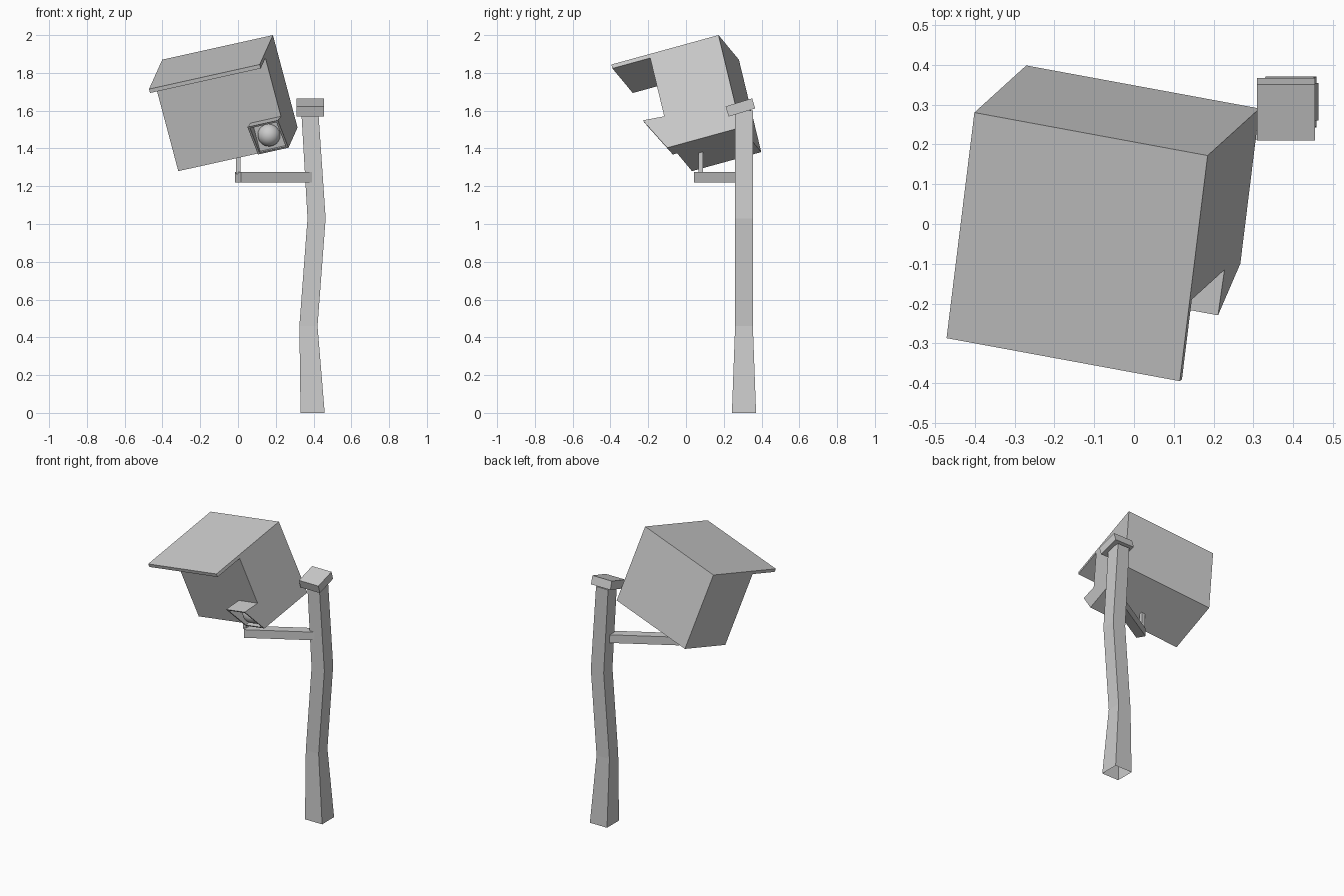
import bpy, bmesh, math
from mathutils import Matrix, Vector

if "Cube" in bpy.data.objects:
    bpy.data.objects.remove(bpy.data.objects["Cube"])


def finish(bm, name, matrix=None):
    bmesh.ops.recalc_face_normals(bm, faces=bm.faces[:])
    mesh = bpy.data.meshes.new(name)
    bm.to_mesh(mesh)
    bm.free()
    obj = bpy.data.objects.new(name, mesh)
    bpy.context.collection.objects.link(obj)
    if matrix:
        obj.matrix_world = matrix
    return obj


def prism(profile, x0, x1):
    """Extrude a (y, z) outline along x."""
    bm = bmesh.new()
    face = bm.faces.new([bm.verts.new((x0, y, z)) for y, z in profile])
    ext = bmesh.ops.extrude_face_region(bm, geom=[face])["geom"]
    verts = [g for g in ext if isinstance(g, bmesh.types.BMVert)]
    bmesh.ops.translate(bm, verts=verts, vec=(x1 - x0, 0, 0))
    return bm


def box(name, size, matrix):
    bm = bmesh.new()
    bmesh.ops.create_cube(bm, size=1)
    bmesh.ops.scale(bm, vec=size, verts=bm.verts)
    return finish(bm, name, matrix)


# Tilted frame of the head, origin at its top back right corner
ax = Vector((0.96, -0.177, 0.213)).normalized()
az = ax.cross(Vector((0.115, 0.957, 0.262))).normalized()
ay = az.cross(ax)
head = Matrix.Translation((0.185, 0.172, 2.0)) @ Matrix((ax, ay, az)).transposed().to_4x4()

# Head box with thin overhanging roof
FRONT = -0.383
body = [(0, 0), (-0.592, 0), (-0.592, -0.022), (FRONT, -0.022), (FRONT, -0.52), (0, -0.52)]
finish(prism(body, -0.61, 0), "head_box", head)

# Hood in the lower corner, hollowed from its slanted mouth
bm = prism([(FRONT, -0.35), (-0.50, -0.34), (-0.407, -0.52), (FRONT, -0.52)], -0.168, 0)
bmesh.ops.recalc_face_normals(bm, faces=bm.faces[:])
mouth = min(bm.faces, key=lambda f: f.calc_center_median().y)
bmesh.ops.inset_individual(bm, faces=[mouth], thickness=0.016)
inner = bmesh.ops.extrude_discrete_faces(bm, faces=[mouth])["faces"][0]
for v in inner.verts:
    v.co.y = FRONT - 0.002
finish(bm, "hood", head)

# Round eye inside the hood
bm = bmesh.new()
bmesh.ops.create_uvsphere(bm, u_segments=24, v_segments=12, radius=0.06)
for f in bm.faces:
    f.smooth = True
finish(bm, "eye", head @ Matrix.Translation((-0.088, -0.384, -0.435)))

# Crooked square post: z, x centre, half width x, half width y
rings = [(0, 0.395, 0.064, 0.064), (0.46, 0.373, 0.048, 0.047),
         (1.03, 0.416, 0.048, 0.047), (1.60, 0.380, 0.045, 0.047)]
bm = bmesh.new()
loops = []
for z, cx, hx, hy in rings:
    loops.append([bm.verts.new((cx + sx * hx, 0.307 + sy * hy, z))
                  for sx, sy in ((-1, -1), (1, -1), (1, 1), (-1, 1))])
for a, b in zip(loops, loops[1:]):
    for i in range(4):
        j = (i + 1) % 4
        bm.faces.new((a[i], a[j], b[j], b[i]))
bm.faces.new(loops[-1])
finish(bm, "post", None)

# Tilted post cap
box("post_cap", (0.145, 0.147, 0.056),
    Matrix.Translation((0.382, 0.288, 1.617)) @ Matrix.Rotation(math.radians(17), 4, 'X'))

# Diagonal arm and pin that carry the head
start, end = Vector((0, 0.067, 1.247)), Vector((0.40, 0.30, 1.247))
d = end - start
turn = Matrix.Rotation(math.atan2(d.y, d.x), 4, 'Z')
box("arm", (d.length, 0.06, 0.055), Matrix.Translation((start + end) / 2) @ turn)
box("pin", (0.024, 0.024, 0.16), Matrix.Translation((0.001, 0.079, 1.345)))
